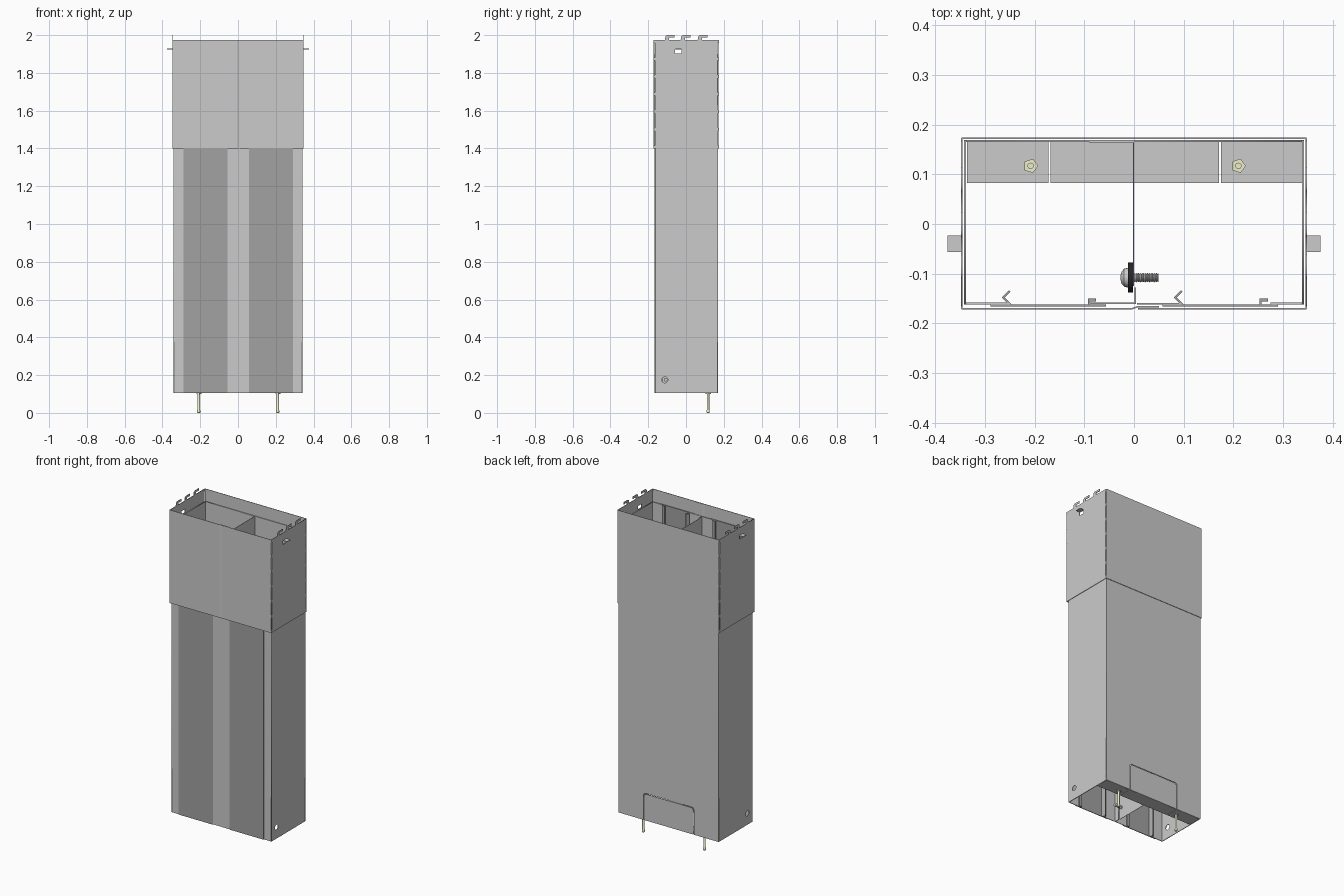
import bpy, bmesh, math
from mathutils import Matrix, Vector

if "Cube" in bpy.data.objects:
    bpy.data.objects.remove(bpy.data.objects["Cube"])

T = 0.004            # sheet thickness
Z0, Z1 = 0.105, 1.90   # housing bottom / top
S0, S1 = 1.40, 1.975   # sleeve bottom / top


def material(name, rgb):
    m = bpy.data.materials.new(name)
    m.diffuse_color = (*rgb, 1)
    m.use_nodes = True
    m.node_tree.nodes["Principled BSDF"].inputs["Base Color"].default_value = m.diffuse_color
    return m


DARK = material("dark_grey", (0.36, 0.36, 0.36))
BLACK = material("black", (0.02, 0.02, 0.02))
BRASS = material("pale_yellow", (0.85, 0.85, 0.6))


def add(name, mesh, mat=None):
    o = bpy.data.objects.new(name, mesh)
    bpy.context.collection.objects.link(o)
    if mat:
        mesh.materials.append(mat)
    return o


def finish(name, bm, mat=None):
    bmesh.ops.recalc_face_normals(bm, faces=bm.faces)
    me = bpy.data.meshes.new(name)
    bm.to_mesh(me)
    bm.free()
    return add(name, me, mat)


def box(name, x, y, z, mat=None):
    bm = bmesh.new()
    bmesh.ops.create_cube(bm, size=1)
    for v in bm.verts:
        v.co = Vector([(r[0] + r[1]) / 2 + c * (r[1] - r[0]) for r, c in zip((x, y, z), v.co)])
    return finish(name, bm, mat)


def strip(name, path, z0, z1, mat=None, t=T):
    """Bent sheet: an xy path raised from z0 to z1."""
    bm = bmesh.new()
    lo = [bm.verts.new((x, y, z0)) for x, y in path]
    hi = [bm.verts.new((x, y, z1)) for x, y in path]
    for i in range(len(path) - 1):
        bm.faces.new((lo[i], lo[i + 1], hi[i + 1], hi[i]))
    me = bpy.data.meshes.new(name)
    bm.to_mesh(me)
    bm.free()
    o = add(name, me, mat)
    s = o.modifiers.new("thickness", 'SOLIDIFY')
    s.thickness, s.offset, s.use_even_offset = t, 0, True
    return o


def plate(name, loops, axis, at, t=T):
    """Flat sheet with holes, facing x (loops in y,z) or y (loops in x,z)."""
    cu = bpy.data.curves.new(name, 'CURVE')
    cu.dimensions, cu.fill_mode, cu.extrude = '2D', 'BOTH', t / 2
    for pts in loops:
        sp = cu.splines.new('POLY')
        sp.points.add(len(pts) - 1)
        for p, (a, b) in zip(sp.points, pts):
            p.co = (a, b, 0, 1)
        sp.use_cyclic_u = True
    tmp = bpy.data.objects.new(name + "_tmp", cu)
    bpy.context.collection.objects.link(tmp)
    me = bpy.data.meshes.new_from_object(tmp.evaluated_get(bpy.context.evaluated_depsgraph_get()))
    bpy.data.objects.remove(tmp)
    if axis == 'x':
        m = Matrix(((0, 0, 1, at), (1, 0, 0, 0), (0, 1, 0, 0), (0, 0, 0, 1)))
    else:
        m = Matrix(((1, 0, 0, 0), (0, 0, -1, at), (0, 1, 0, 0), (0, 0, 0, 1)))
    me.transform(m)
    return add(name, me)


def rect(a0, a1, b0, b1):
    return [(a0, b0), (a1, b0), (a1, b1), (a0, b1)]


def circle(a, b, r, n=20):
    return [(a + r * math.cos(i * math.tau / n), b + r * math.sin(i * math.tau / n)) for i in range(n)]


def lathe(name, profile, loc, axis='z', n=20, mat=None):
    """Revolved solid: profile of (radius, distance along axis)."""
    bm = bmesh.new()
    rings = [[bm.verts.new((x, y, h)) for x, y in circle(0, 0, r, n)] for r, h in profile]
    for a, b in zip(rings, rings[1:]):
        for i in range(n):
            bm.faces.new((a[i], a[(i + 1) % n], b[(i + 1) % n], b[i]))
    bm.faces.new(rings[0])
    bm.faces.new(rings[-1])
    rot = Matrix.Rotation(math.pi / 2, 4, 'Y') if axis == 'x' else Matrix()
    bmesh.ops.transform(bm, matrix=Matrix.Translation(loc) @ rot, verts=bm.verts)
    o = finish(name, bm, mat)
    if n > 8:
        for p in o.data.polygons:
            p.use_smooth = True
        bpy.context.view_layer.objects.active = o
        o.select_set(True)
        bpy.ops.object.shade_smooth_by_angle(angle=math.radians(35))
        o.select_set(False)
    return o


# housing sides with a round hole near the bottom, and front corner flanges
for s, side in ((-1, "left"), (1, "right")):
    plate(f"housing_{side}_side", [rect(-0.162, 0.168, Z0, Z1), circle(-0.112, 0.175, 0.016)], 'x', s * 0.340)
strip("housing_front_left_flange", [(-0.342, -0.160), (-0.250, -0.160)], Z0, Z1)
strip("housing_front_right_flange", [(0.342, -0.160), (0.275, -0.160)], Z0, Z1)
strip("housing_center_left_flange", [(-0.09, -0.160), (0.003, -0.160), (0.003, -0.128)], Z0, Z1, t=0.003)
strip("housing_center_right_flange", [(0.006, -0.161), (0.095, -0.161)], Z0, Z1, t=0.003)


# housing back with a rounded knock-out flap separated by a fine slit
def arch(w, top, r=0.015):
    half = [(w - r + r * math.cos(a), top - r + r * math.sin(a)) for a in (0, .4, .8, 1.2, math.pi / 2)]
    return [(w, Z0)] + half + [(-x, z) for x, z in reversed(half)] + [(-w, Z0)]


plate("housing_back", [[(0.342, Z0), (0.342, Z1), (-0.342, Z1), (-0.342, Z0)] + arch(0.172, 0.272)[::-1]], 'y', 0.167)
plate("back_knockout_flap", [arch(0.168, 0.268)], 'y', 0.167)

# bottom flange folded inwards, in three lengths
for i, (a, b) in enumerate(((-0.336, -0.172), (-0.168, 0.171), (0.175, 0.340))):
    box(f"bottom_flange_{i + 1}", (a, b), (0.083, 0.166), (Z0, Z0 + T))

# central divider with a rear flange
strip("divider", [(-0.09, 0.164), (-0.001, 0.164), (-0.001, -0.125)], Z0, Z1, t=0.002)

# two dark front covers with spring clip and rib
for dx, side in ((0, "left"), (0.346, "right")):
    box(f"{side}_front_cover", (-0.289 + dx, -0.056 + dx), (-0.166, -0.162), (Z0, Z1), DARK)
    strip(f"{side}_cover_clip", [(x + dx, y) for x, y in ((-0.25, -0.135), (-0.263, -0.148), (-0.248, -0.163))], Z0, Z1, DARK)
    box(f"{side}_cover_rib", (-0.093 + dx, -0.089 + dx), (-0.163, -0.150), (Z0, Z1), DARK)
    box(f"{side}_cover_rib_lip", (-0.089 + dx, -0.076 + dx), (-0.156, -0.150), (Z0, Z1), DARK)

# sleeve front (two halves overlapping at the centre) and back
strip("sleeve_front_left", [(-0.347, -0.171), (-0.006, -0.171), (0.006, -0.167), (0.05, -0.167)], S0, S1, t=0.003)
strip("sleeve_front_right", [(0.008, -0.171), (0.347, -0.171)], S0, S1, t=0.003)
strip("sleeve_back", [(-0.347, 0.173), (0.347, 0.173)], S0, S1, t=0.003)

# sleeve sides: hooks on the top edge, a window, perforated corners
outline = [(-0.165, S0), (0.167, S0), (0.167, S1)]
for y in (0.062, -0.028, -0.112):
    outline += [(y + 0.022, S1), (y + 0.022, 1.988), (y + 0.052, 1.986), (y + 0.052, 2.0),
                (y + 0.012, 2.0), (y + 0.003, 1.994), (y, S1)]
outline.append((-0.165, S1))
for s, side in ((-1, "left"), (1, "right")):
    plate(f"sleeve_{side}_side", [outline, rect(-0.058, -0.024, 1.903, 1.925)], 'x', s * 0.3465, 0.003)
    x = sorted((s * 0.345, s * 0.375))
    box(f"{side}_bent_tab", x, (-0.056, -0.023), (1.924, 1.928))
    for corner, y in (("front", (-0.171, -0.164)), ("back", (0.166, 0.173))):
        for k in range(7):
            z = S0 + k * (S1 - S0 - 0.016) / 6
            box(f"{side}_{corner}_corner_bridge_{k + 1}", sorted((s * 0.345, s * 0.348)), y, (z, z + 0.016))

# grounding screw: domed head, dark washer, threaded shank
C = (0, -0.108, 0.175)
lathe("screw_head", [(0.005, -0.027), (0.012, -0.025), (0.018, -0.020), (0.020, -0.012)], C, 'x')
lathe("screw_washer", [(0.030, -0.012), (0.030, -0.002)], C, 'x', 24, BLACK)
thread = [(r, -0.002 + k * 0.0045 + d) for k in range(12) for r, d in ((0.0075, 0), (0.0095, 0.0022))]
lathe("screw_shank", thread, C, 'x', 16)

# fixing studs below the bottom flange
for x, side in ((-0.208, "left"), (0.210, "right")):
    P = (x, 0.117, 0)
    lathe(f"{side}_stud", [(0.006, 0), (0.0085, 0.003), (0.0085, 0.013), (0.0065, 0.016), (0.0065, 0.122)], P, n=12, mat=BRASS)
    lathe(f"{side}_stud_nut", [(0.015, 0.100), (0.015, 0.116)], P, n=5, mat=BRASS)
